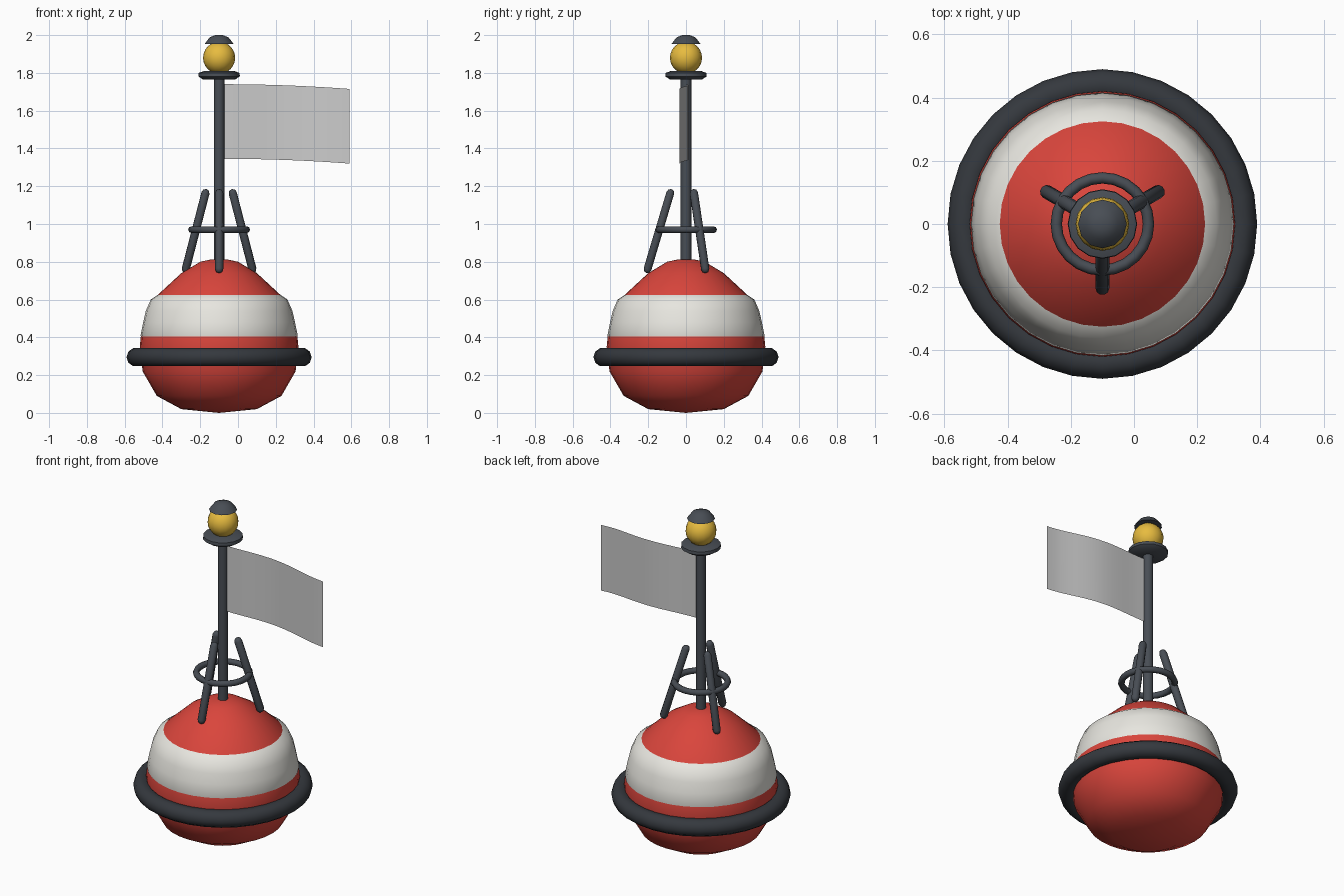
import bpy, bmesh
from math import sin, cos, pi, radians
from mathutils import Vector

if "Cube" in bpy.data.objects:
    bpy.data.objects.remove(bpy.data.objects["Cube"])

CX = -0.1  # buoy axis; the flag balances it on +x


def material(name, rgb):
    m = bpy.data.materials.new(name)
    m.diffuse_color = (*rgb, 1)
    m.use_nodes = True
    m.node_tree.nodes["Principled BSDF"].inputs["Base Color"].default_value = m.diffuse_color
    return m


RED = material("red_paint", (0.70, 0.06, 0.045))
WHITE = material("white_paint", (0.80, 0.79, 0.74))
RUBBER = material("rubber", (0.035, 0.04, 0.048))
METAL = material("metal", (0.065, 0.075, 0.09))
AMBER = material("amber", (0.80, 0.50, 0.05))


def finish(ob, name, mat=None, angle=40):
    ob.name = name
    if mat:
        ob.data.materials.append(mat)
    bpy.ops.object.select_all(action='DESELECT')
    ob.select_set(True)
    bpy.context.view_layer.objects.active = ob
    bpy.ops.object.shade_smooth_by_angle(angle=radians(angle))
    return ob


def lathe(name, profile, mat, n=32, angle=40):
    """Revolve (radius, height) points around the local z axis."""
    bm = bmesh.new()
    rings = []
    for r, z in profile:
        count = n if r > 0 else 1
        rings.append([bm.verts.new((r * cos(2 * pi * i / n), r * sin(2 * pi * i / n), z))
                      for i in range(count)])
    for a, b in zip(rings, rings[1:]):
        for i in range(n):
            j = (i + 1) % n
            quad = [a[i % len(a)], a[j % len(a)], b[j % len(b)], b[i % len(b)]]
            bm.faces.new(list(dict.fromkeys(quad)))
    me = bpy.data.meshes.new(name)
    bm.to_mesh(me)
    bm.free()
    ob = bpy.data.objects.new(name, me)
    bpy.context.collection.objects.link(ob)
    ob.location.x = CX
    return finish(ob, name, mat, angle)


def ring(name, z, major, minor, mat, n, m):
    bpy.ops.mesh.primitive_torus_add(major_radius=major, minor_radius=minor, major_segments=n,
                                     minor_segments=m, location=(CX, 0, z))
    return finish(bpy.context.object, name, mat, 60)


# float body, painted band and bumper
lathe("float_body", [(0, 0), (0.20, 0.02), (0.33, 0.09), (0.405, 0.22), (0.42, 0.35),
                     (0.413, 0.42), (0.385, 0.52), (0.33, 0.62), (0.20, 0.74),
                     (0.10, 0.80), (0.04, 0.813), (0, 0.814)], RED)
lathe("white_band", [(0.395, 0.35), (0.416, 0.41), (0.402, 0.48), (0.388, 0.54),
                     (0.362, 0.60), (0.325, 0.625)], WHITE)
ring("bumper_ring", 0.295, 0.44, 0.05, RUBBER, 32, 10)

# mast
lathe("mast", [(0, 0.76), (0.028, 0.76), (0.028, 1.78), (0, 1.78)], METAL, 12)

# three braces leaning in towards the mast, tied by a hoop
R = 0.022
for k in range(3):
    a = radians(-90 + 120 * k)
    low = Vector((0.21 * cos(a), 0.21 * sin(a), 0.74))
    high = Vector((0.077 * cos(a), 0.077 * sin(a), 1.185))
    d = high - low
    L = d.length
    brace = lathe(f"brace_{k + 1}", [(0, 0), (R * .7, R * .3), (R, R), (R, L - R),
                                     (R * .7, L - R * .3), (0, L)], METAL, 10, 60)
    brace.rotation_euler = d.to_track_quat('Z', 'Y').to_euler()
    brace.location = low + Vector((CX, 0, 0))
ring("brace_hoop", 0.97, 0.146, 0.018, METAL, 24, 8)

# lantern
lathe("lantern_base", [(0, 1.765), (0.085, 1.765), (0.11, 1.782), (0.108, 1.80),
                       (0.08, 1.81), (0, 1.81)], METAL, 16)
bpy.ops.mesh.primitive_uv_sphere_add(segments=16, ring_count=12, radius=0.085,
                                     location=(CX, 0, 1.88))
finish(bpy.context.object, "lamp_globe", AMBER)
lathe("lantern_cap", [(0, 1.953), (0.077, 1.953), (0.05, 1.988), (0.02, 2.0), (0, 2.0)],
      METAL, 12, 60)

# waving flag sheet, drooping slightly at its free end
N = 14
bm = bmesh.new()
cols = []
for i in range(N + 1):
    u = i / N
    x, y, drop = -0.075 + 0.665 * u, 0.035 * u * sin(5 * u), 0.025 * u * u
    cols.append([bm.verts.new((x, y, z - drop)) for z in (1.345, 1.74)])
for a, b in zip(cols, cols[1:]):
    bm.faces.new((a[0], b[0], b[1], a[1]))
me = bpy.data.meshes.new("flag")
bm.to_mesh(me)
bm.free()
flag = bpy.data.objects.new("flag", me)
bpy.context.collection.objects.link(flag)
finish(flag, "flag")
